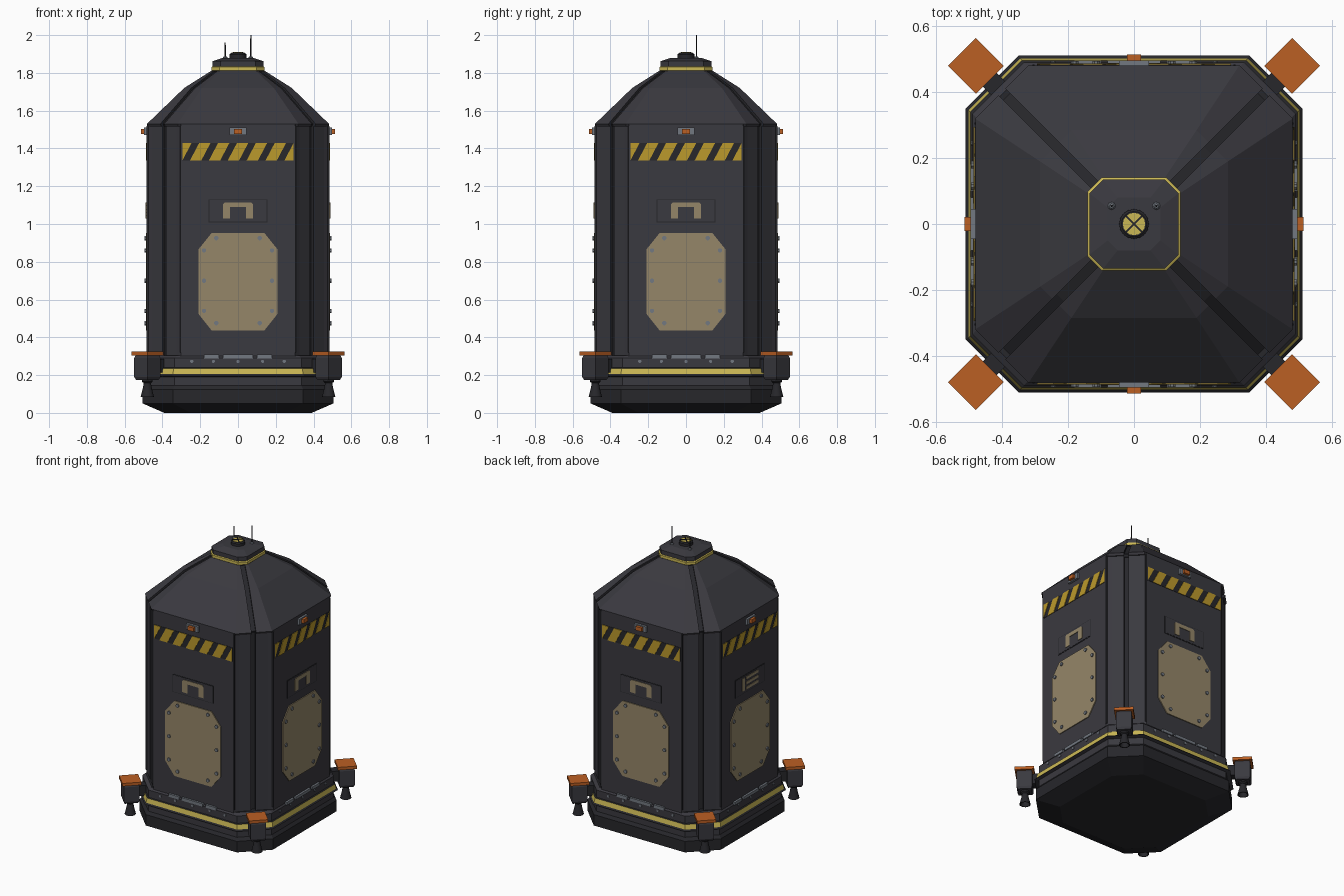
import bpy, bmesh, math
from mathutils import Vector

cube = bpy.data.objects.get("Cube")
if cube:
    bpy.data.objects.remove(cube, do_unlink=True)


def material(name, r, g, b):
    m = bpy.data.materials.new(name)
    m.use_nodes = True
    m.diffuse_color = (r, g, b, 1)
    m.node_tree.nodes["Principled BSDF"].inputs["Base Color"].default_value = (r, g, b, 1)
    return m


HULL = material("charcoal hull", .042, .041, .050)
DARK = material("dark trim", .020, .020, .024)
TAN = material("tan", .30, .24, .14)
YELLOW = material("pale yellow", .60, .48, .09)
HAZARD = material("hazard yellow", .50, .32, .025)
ORANGE = material("orange", .50, .115, .017)
GREY = material("steel grey", .17, .19, .22)


def finish(bm, name, mats, turn=0):
    bmesh.ops.recalc_face_normals(bm, faces=bm.faces)
    mesh = bpy.data.meshes.new(name)
    bm.to_mesh(mesh)
    bm.free()
    for m in mats:
        mesh.materials.append(m)
    ob = bpy.data.objects.new(name, mesh)
    ob.rotation_euler.z = turn
    bpy.context.collection.objects.link(ob)
    return ob


def loft(name, rings, mats, turn=0, rule=None, bm=None):
    """Skin a stack of closed rings and cap both ends."""
    bm = bm or bmesh.new()
    rows = [[bm.verts.new(p) for p in ring] for ring in rings]
    for row, (a, b) in enumerate(zip(rows, rows[1:])):
        for i in range(len(a)):
            j = (i + 1) % len(a)
            f = bm.faces.new((a[i], a[j], b[j], b[i]))
            if rule:
                f.material_index = rule(row, i)
    bm.faces.new(rows[0])
    bm.faces.new(rows[-1])
    return finish(bm, name, mats, turn)


def octagon(w, f, z):
    """Square of half width w with cut corners; flats have half length f."""
    corner = [Vector((w, f, z)), Vector((f, w, z))]
    return [(x * c - y * s, x * s + y * c, z) for c, s in ((1, 0), (0, 1), (-1, 0), (0, -1))
            for x, y, _ in corner]


def grooved(w, f, z, half=.014, deep=.02):
    """Cut-corner square with a slot down the middle of every corner."""
    m = (w + f) / 2
    d, k = half * .707, deep * .707
    corner = [(w, f), (m + d, m - d), (m + d - k, m - d - k),
              (m - d - k, m + d - k), (m - d, m + d), (f, w)]
    return [(x * c - y * s, x * s + y * c, z) for c, s in ((1, 0), (0, 1), (-1, 0), (0, -1))
            for x, y in corner]


def rect(x0, x1, z0, z1):
    return [(x0, z0), (x1, z0), (x1, z1), (x0, z1)]


def ngon(x, z, r, n=8):
    return [(x + r * math.cos(math.tau * (i + .5) / n), z + r * math.sin(math.tau * (i + .5) / n))
            for i in range(n)]


def plates(name, polys, inner, outer, mat, turn, clip=None):
    """Extrude (x, z) outlines on a side wall between two depths."""
    bm = bmesh.new()
    for poly in polys:
        a, b = [[bm.verts.new((x, -d, z)) for x, z in poly] for d in (inner, outer)]
        bm.faces.new(a)
        bm.faces.new(b)
        for i in range(len(a)):
            j = (i + 1) % len(a)
            bm.faces.new((a[i], a[j], b[j], b[i]))
    for s in (-1, 1) if clip else ():
        bmesh.ops.bisect_plane(bm, geom=bm.verts[:] + bm.edges[:] + bm.faces[:],
                               plane_co=(s * clip, 0, 0), plane_no=(s, 0, 0), clear_outer=True)
    return finish(bm, name, [mat], turn)


def turned(name, x, y, profile, mat, n=16):
    """Round part from (radius, z) pairs."""
    rings = [[(x + r * math.cos(math.tau * i / n), y + r * math.sin(math.tau * i / n), z)
              for i in range(n)] for r, z in profile]
    ob = loft(name, rings, [mat])
    bpy.ops.object.select_all(action='DESELECT')
    ob.select_set(True)
    bpy.context.view_layer.objects.active = ob
    bpy.ops.object.shade_smooth_by_angle()
    return ob


# Base skirt with a painted yellow band
base = [(0, .39, .25), (.05, .505, .345), (.125, .505, .345), (.145, .49, .335), (.19, .49, .335),
        (.196, .512, .35), (.205, .503, .345), (.236, .497, .34), (.24, .49, .335), (.29, .49, .335),
        (.305, .475, .32)]
loft("base_skirt", [octagon(w, f, z) for z, w, f in base], [DARK, YELLOW, HULL],
     rule=lambda row, i: 1 if row == 6 else 2 if row in (3, 4, 8, 9) else 0)

# Hull core and faceted roof, slotted at the corners
slot = lambda row, i: 1 if i % 6 in (1, 2, 3) else 0
loft("hull_core", [grooved(.468, .312, z) for z in (.29, 1.53)], [HULL, DARK], rule=slot)
roof = [(1.515, .475, .315), (1.53, .482, .32), (1.72, .285, .19), (1.815, .135, .09)]
loft("roof", [grooved(w, f, z) for z, w, f in roof], [HULL, DARK], rule=slot)

# Roof cap, beacon and antennas
cap = [(1.80, .13, .09), (1.812, .141, .098), (1.83, .141, .098), (1.834, .135, .093),
       (1.862, .135, .093), (1.88, .08, .05)]
loft("roof_cap", [octagon(w, f, z) for z, w, f in cap], [HULL, YELLOW],
     rule=lambda row, i: int(row in (1, 2)))
turned("beacon_housing", 0, 0, [(.045, 1.87), (.045, 1.898), (.038, 1.904)], DARK)
turned("beacon_lens", 0, 0, [(.034, 1.90), (.034, 1.907)], YELLOW)
for k, a in enumerate((math.pi / 4, -math.pi / 4)):
    loft(f"beacon_bar_{k + 1}", [[(x, y, z) for x, y in rect(-.034, .034, -.003, .003)]
                                 for z in (1.905, 1.911)], [DARK], a)
for side, x, top in (("right", -.068, 1.96), ("left", .068, 2.0)):
    turned(f"{side}_antenna_foot", x, .055, [(.012, 1.86), (.012, 1.882), (.007, 1.888)], GREY, 8)
    turned(f"{side}_antenna", x, .055, [(.004, 1.87), (.003, top)], DARK, 6)

# Outlines shared by the four walls
hatch = [(s * x, z) for s, pts in ((1, [(.14, .437), (.21, .525), (.21, .865), (.14, .952)]),
                                   (-1, [(.14, .952), (.21, .865), (.21, .525), (.14, .437)]))
         for x, z in pts]
hatch_bolts = [ngon(s * x, z, .012) for s in (-1, 1)
               for x, z in ((.115, .925), (.18, .86), (.18, .7), (.18, .54), (.115, .475))]
arch = [rect(-.08, -.042, 1.028, 1.09), rect(.042, .08, 1.028, 1.09),
        [(-.08, 1.09), (.08, 1.09), (.08, 1.105), (.07, 1.115), (-.07, 1.115), (-.08, 1.105)]]
bars = [rect(-.085, -.062, 1.028, 1.115)] + [rect(-.045, .085, z, z + .018)
                                             for z in (1.028, 1.062, 1.097)]
stripes = [[(s, 1.335), (s + .06, 1.335), (s + .11, 1.43), (s + .05, 1.43)]
           for s in [-.355 + .1 * i for i in range(7)]]
hinges = [rect(-.08, .08, .288, .308), rect(-.18, -.1, .288, .308), rect(.1, .18, .288, .308)]

for k, side in enumerate(("front", "left", "back", "right")):
    t = k * math.pi / 2
    # Wall panel with sloping long edges
    loft(f"{side}_wall_panel",
         [[(-.325, -.455, z), (-.302, -.482, z), (.302, -.482, z), (.325, -.455, z)]
          for z in (.3, 1.53)], [HULL], t)
    plates(f"{side}_panel_seams", [rect(s * .305 - .003, s * .305 + .003, .32, 1.52)
                                   for s in (-1, 1)], .47, .484, DARK, t)
    plates(f"{side}_hatch", [hatch], .478, .488, TAN, t)
    plates(f"{side}_hatch_bolts", hatch_bolts, .485, .495, GREY, t)
    plates(f"{side}_sign_rim", [rect(-.156, .156, 1.008, 1.13)], .48, .484, DARK, t)
    plates(f"{side}_sign_plate", [rect(-.152, .152, 1.012, 1.126)], .48, .4855, HULL, t)
    plates(f"{side}_sign_mark", bars if side == "right" else arch, .484, .489, TAN, t)
    plates(f"{side}_hazard_back", [rect(-.295, .295, 1.335, 1.43)], .48, .484, DARK, t)
    plates(f"{side}_hazard_stripes", stripes, .482, .487, HAZARD, t, .295)
    plates(f"{side}_lamp_mount", [rect(-.045, .045, 1.47, 1.51)], .47, .497, GREY, t)
    plates(f"{side}_lamp", [rect(-.022, .022, 1.477, 1.503)], .49, .514, ORANGE, t)
    plates(f"{side}_hinges", hinges, .475, .496, GREY, t)
    plates(f"{side}_skirt_bolts", [ngon(x, .273, .009) for x in (-.245, -.13, 0, .13, .245)],
           .485, .495, GREY, t)

# Corner thrusters, built along -y and swung to the diagonals
R = .48 * math.sqrt(2)
square = lambda h, z: [(x, y - R, z) for x, y in rect(-h, h, -h, h)]
for k, side in enumerate(("front_left", "back_left", "back_right", "front_right")):
    t = math.pi / 4 + k * math.pi / 2
    plates(f"{side}_thruster_arm", [rect(-.03, .03, .215, .285)], .54, R, DARK, t)
    loft(f"{side}_thruster_body", [square(h, z) for h, z in
                                   ((.042, .175), (.049, .19), (.049, .29), (.044, .306))],
         [HULL], t)
    loft(f"{side}_thruster_lid", [square(h, z) for h, z in ((.06, .304), (.06, .324))], [ORANGE], t)
    x, y = R * math.sin(t), -R * math.cos(t)
    turned(f"{side}_nozzle", x, y, [(.028, .18), (.028, .165), (.019, .158), (.024, .13),
                                    (.035, .085), (.029, .085), (.015, .14)], DARK)
